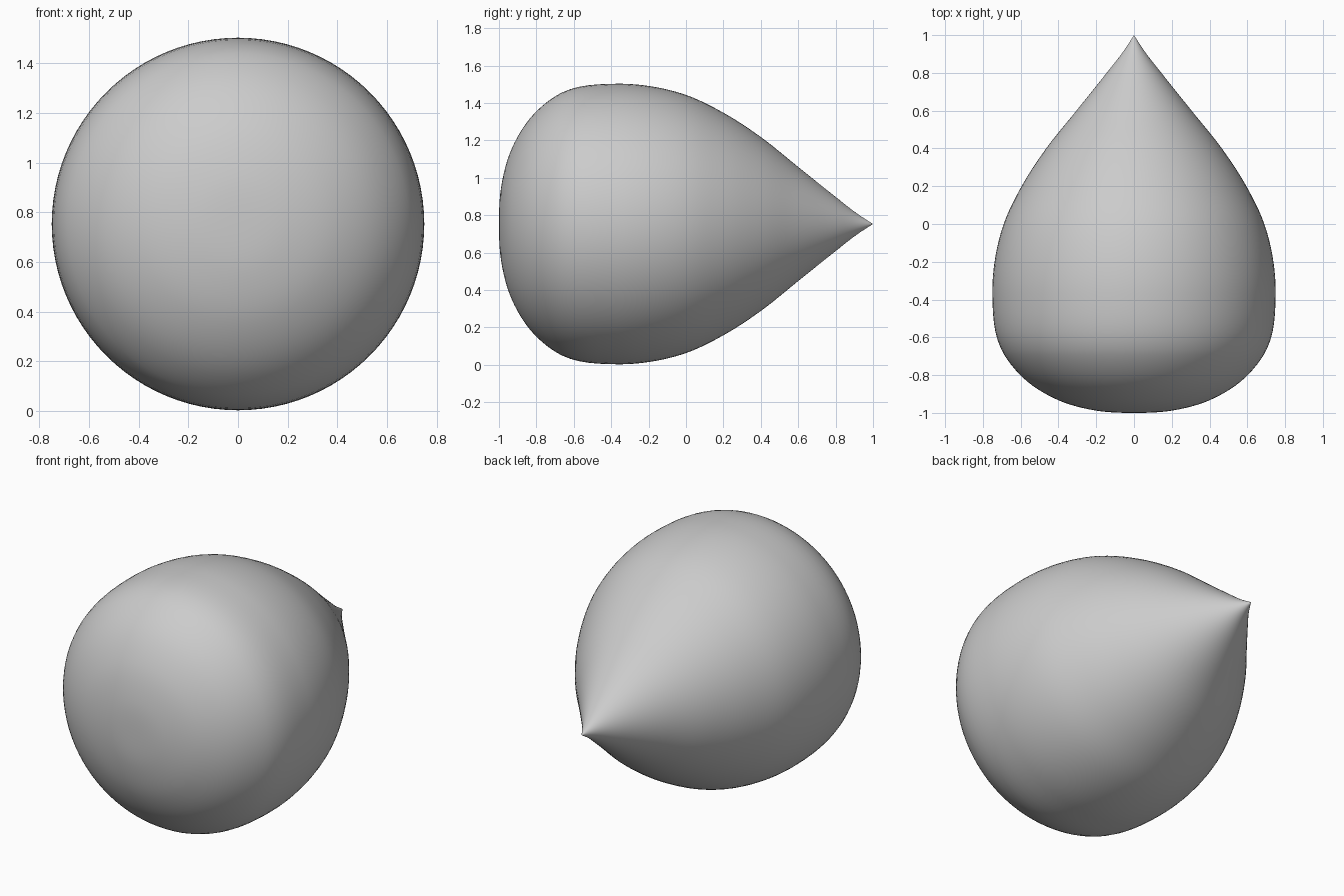
import bpy, bmesh, math
from mathutils import Vector

if "Cube" in bpy.data.objects:
    bpy.data.objects.remove(bpy.data.objects["Cube"])

CENTRE_Z = 0.753
SIDES, STEPS = 96, 6

# half profile: (position along y, radius), from blunt front to pointed back
profile = [(-1, 0), (-0.988, 0.2), (-0.933, 0.4), (-0.81, 0.592), (-0.665, 0.702),
           (-0.37, 0.75), (-0.18, 0.735), (0, 0.69), (0.2, 0.595), (0.4, 0.465),
           (0.6, 0.305), (0.8, 0.145), (0.92, 0.052), (1, 0)]


def smooth_curve(points):
    """Non-uniform cubic spline through the profile points."""
    p = [Vector(q) for q in points]
    p = [Vector((p[1].x, -p[1].y))] + p + [2 * p[-1] - p[-2]]
    out = []
    for a, b, c, d in zip(p, p[1:], p[2:], p[3:]):
        la, lb, lc = (b - a).length, (c - b).length, (d - c).length
        m0 = ((b - a) / la * lb + (c - b) / lb * la) / (la + lb) * lb
        m1 = ((c - b) / lb * lc + (d - c) / lc * lb) / (lb + lc) * lb
        for i in range(STEPS):
            t = i / STEPS
            out.append(b * (2*t**3 - 3*t**2 + 1) + m0 * (t**3 - 2*t**2 + t)
                       + c * (3*t**2 - 2*t**3) + m1 * (t**3 - t**2))
    return out + [p[-2]]


# teardrop body: profile spun around the y axis
bm = bmesh.new()
verts = [bm.verts.new((0, q.x, q.y)) for q in smooth_curve(profile)]
edges = [bm.edges.new(pair) for pair in zip(verts, verts[1:])]
bmesh.ops.spin(bm, geom=verts + edges, cent=(0, 0, 0), axis=(0, 1, 0),
               angle=2 * math.pi, steps=SIDES, use_merge=True)
bmesh.ops.remove_doubles(bm, verts=bm.verts[:], dist=0.0003)
bmesh.ops.recalc_face_normals(bm, faces=bm.faces[:])
mesh = bpy.data.meshes.new("teardrop")
bm.to_mesh(mesh)
bm.free()
teardrop = bpy.data.objects.new("teardrop", mesh)
teardrop.location.z = CENTRE_Z
bpy.context.collection.objects.link(teardrop)
mesh.polygons.foreach_set("use_smooth", [True] * len(mesh.polygons))
mesh.update()
